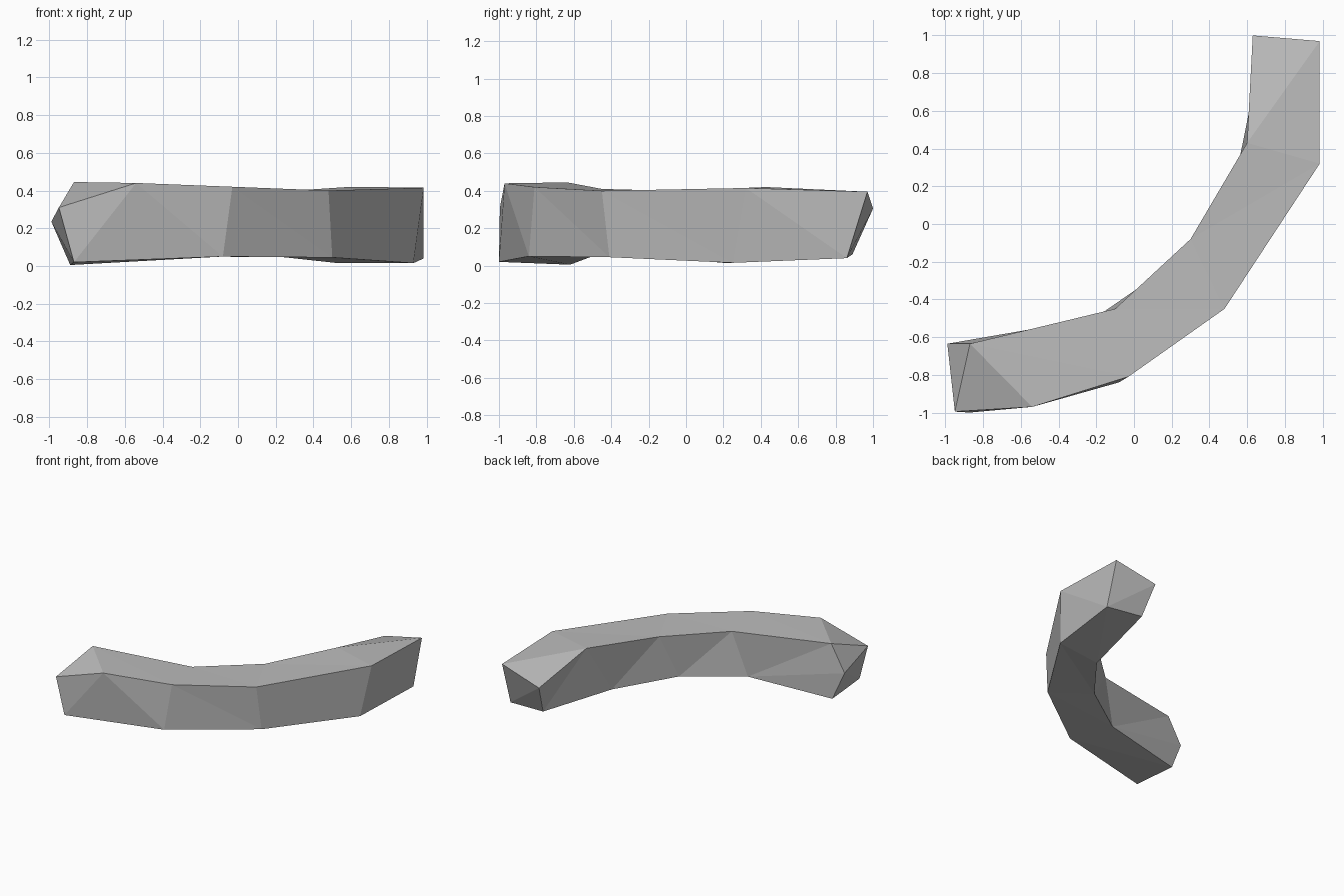
import bpy
import bmesh

if "Cube" in bpy.data.objects:
    bpy.data.objects.remove(bpy.data.objects["Cube"])

# Stations along the bent beam: outer top, inner top, inner bottom, outer bottom
STATIONS = [
    [(-.54, -.97, .44), (-.87, -.635, .445), (-.89, -.62, .005), (-.87, -1.0, .02)],
    [(-.03, -.81, .42), (-.10, -.45, .41), (-.21, -.50, .05), (-.08, -.84, .05)],
    [(.48, -.45, .40), (.30, -.08, .40), (.21, -.21, .05), (.50, -.41, .045)],
    [(.985, .32, .415), (.60, .43, .42), (.53, .20, .015), (.93, .25, .015)],
    [(.985, .97, .395), (.63, 1.0, .305), (.67, .89, .06), (.985, .86, .04)],
]
# Extra corners of the chipped left end
TIP = (-.95, -.995, .31)
NOTCH = (-.99, -.635, .235)

grey = bpy.data.materials.new("stone_grey")
grey.diffuse_color = (.5, .5, .5, 1)
grey.use_nodes = True
grey.node_tree.nodes["Principled BSDF"].inputs["Base Color"].default_value = grey.diffuse_color

bm = bmesh.new()
rings = [[bm.verts.new(p) for p in ring] for ring in STATIONS]
tip, notch = bm.verts.new(TIP), bm.verts.new(NOTCH)


def face(*verts):
    bm.faces.new(verts)


# Long sides, each panel split into two facets
for i, (a, b) in enumerate(zip(rings, rings[1:])):
    # Top
    face(a[0], b[0], a[1])
    face(b[0], b[1], a[1])
    # Inner side
    face(a[1], b[1], b[2])
    if i == 0:
        face(a[1], b[2], notch)
        face(notch, b[2], a[2])
    else:
        face(a[1], b[2], a[2])
    # Underside
    face(a[2], b[2], b[3])
    face(a[2], b[3], a[3])
    # Outer side
    face(a[3], b[3], a[0])
    face(b[3], b[0], a[0])

# Chipped left end
o, n, nb, ob = rings[0]
face(tip, o, n)
face(tip, ob, o)
face(tip, n, notch)
face(tip, notch, ob)
face(notch, nb, ob)

# Right end
o, n, nb, ob = rings[-1]
face(o, ob, n)
face(n, ob, nb)

bmesh.ops.recalc_face_normals(bm, faces=bm.faces)
mesh = bpy.data.meshes.new("curved_beam")
bm.to_mesh(mesh)
bm.free()
mesh.materials.append(grey)
beam = bpy.data.objects.new("curved_beam", mesh)
bpy.context.collection.objects.link(beam)
